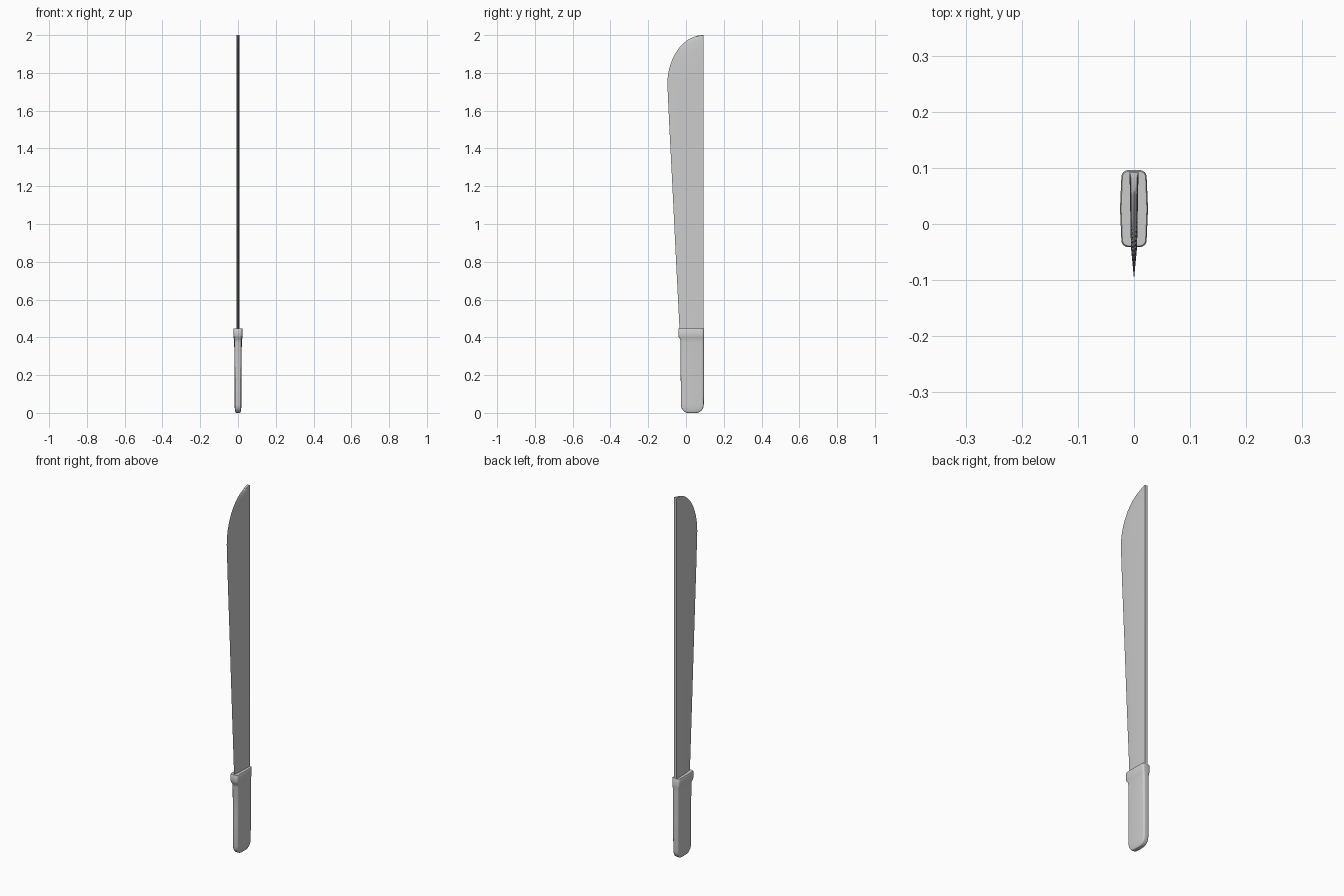
import bpy, bmesh
from math import sin, cos, pi, sqrt

if "Cube" in bpy.data.objects:
    bpy.data.objects.remove(bpy.data.objects["Cube"])


def loft(name, rings, angle):
    """Skin a list of equal-length rings and cap both ends."""
    bm = bmesh.new()
    rows = [[bm.verts.new(p) for p in ring] for ring in rings]
    n = len(rows[0])
    for a, b in zip(rows, rows[1:]):
        for i in range(n):
            j = (i + 1) % n
            bm.faces.new((a[i], a[j], b[j], b[i]))
    bm.faces.new(rows[0][::-1])
    bm.faces.new(rows[-1])
    bmesh.ops.remove_doubles(bm, verts=bm.verts, dist=0.00005)
    bmesh.ops.recalc_face_normals(bm, faces=bm.faces)
    mesh = bpy.data.meshes.new(name)
    bm.to_mesh(mesh)
    bm.free()
    obj = bpy.data.objects.new(name, mesh)
    bpy.context.collection.objects.link(obj)
    bpy.ops.object.select_all(action='DESELECT')
    bpy.context.view_layer.objects.active = obj
    obj.select_set(True)
    bpy.ops.object.shade_smooth_by_angle(angle=angle)
    return obj


# Blade: straight flat spine, straight flaring edge, elliptical tip
SPINE = 0.093


def blade_ring(edge_y, z):
    width = SPINE - edge_y
    bevel_y = edge_y + width * 0.3
    t, s = 0.0055, 0.008
    return [(s, SPINE, z), (-s, SPINE, z), (-t, bevel_y, z),
            (0, edge_y, z), (t, bevel_y, z)]


stations = [(-0.033, 0.42), (-0.054, 0.83), (-0.072, 1.2), (-0.089, 1.53)]
for i in range(21):
    a = pi / 2 * i / 20
    stations.append((SPINE - 0.191 * cos(a) - 0.0005, 1.74 + 0.26 * sin(a)))
loft("blade", [blade_ring(y, z) for y, z in stations], 0.5)


# Handle: rounded, slightly bulging sections swelling into a guard
def grip_ring(z, y0, y1, hx, r, steps=6):
    cy, hy = (y0 + y1) / 2, (y1 - y0) / 2
    pts = []
    for k, (sx, sy) in enumerate([(1, 1), (-1, 1), (-1, -1), (1, -1)]):
        for i in range(steps + 1):
            a = pi / 2 * (k + i / steps)
            x = sx * (hx * 0.9 - r) + r * cos(a)
            y = sy * (hy - r) + r * sin(a)
            pts.append((x, cy + y, z))
        # middle of each long side bulges outward
        if k in (1, 3):
            pts.append((sx * hx, cy, z))
    # the bulge belongs between the corners of the long sides
    side = steps + 1
    left = pts.pop(2 * side)
    pts.insert(2 * side, left)
    pts = [p for p in pts]
    return pts


sections = []
for i in range(7):                       # rounded butt
    a = pi / 2 * i / 6
    inset = 0.038 * (1 - sin(a))
    z = 0.045 * (1 - cos(a))
    sections.append((z, -0.027 + inset, 0.094 - inset,
                     0.018 - 0.007 * (1 - sin(a)), 0.009 - 0.003 * (1 - sin(a))))
sections += [(0.20, -0.028, 0.095, 0.019, 0.010),
             (0.375, -0.028, 0.095, 0.020, 0.011),
             (0.388, -0.030, 0.095, 0.021, 0.011),
             (0.400, -0.038, 0.096, 0.024, 0.012),
             (0.408, -0.041, 0.096, 0.025, 0.012),
             (0.443, -0.041, 0.096, 0.025, 0.012),
             (0.446, -0.039, 0.094, 0.023, 0.011)]
loft("handle", [grip_ring(*s) for s in sections], 0.7)
